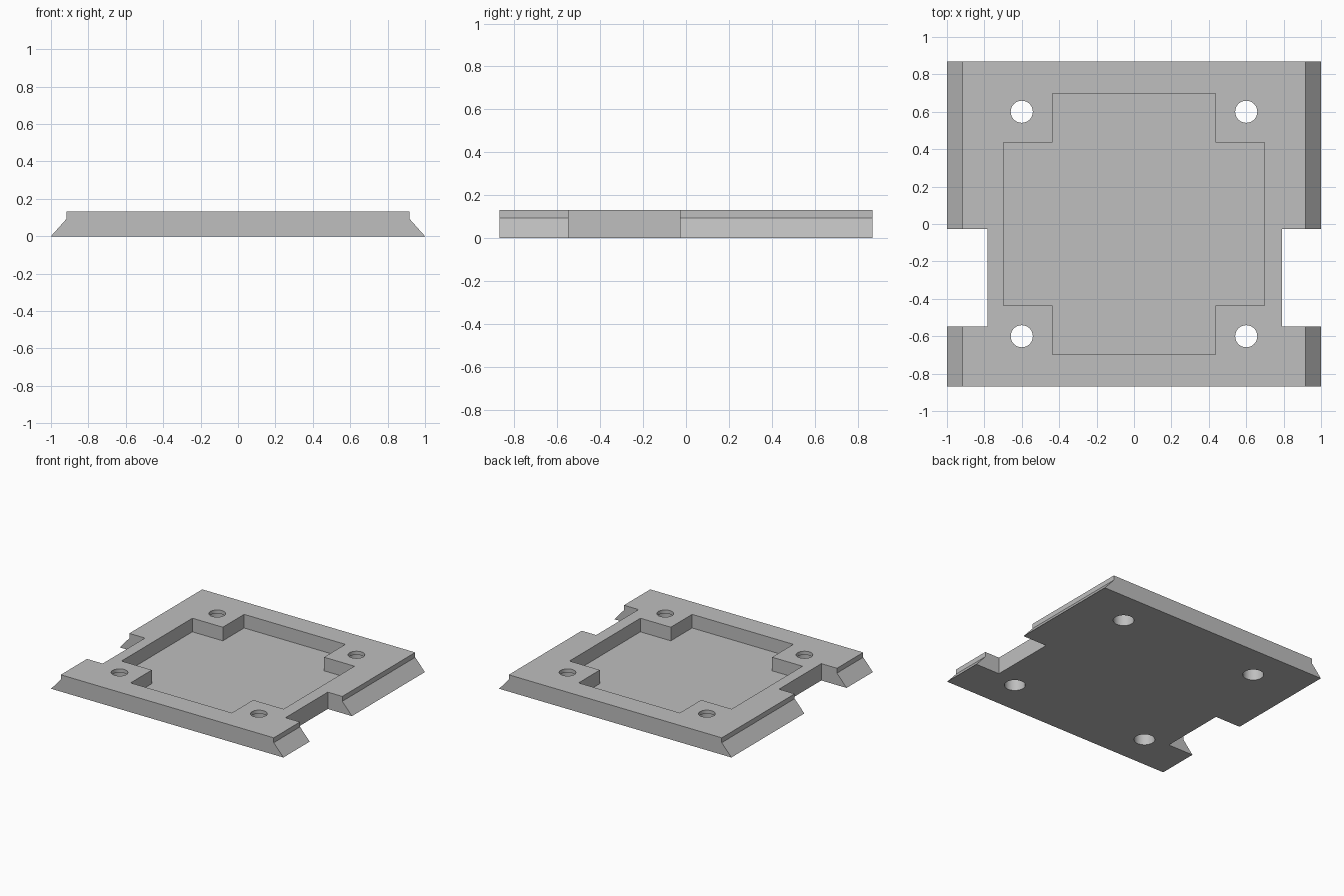
import bpy, bmesh, math
from mathutils import Matrix

if "Cube" in bpy.data.objects:
    bpy.data.objects.remove(bpy.data.objects["Cube"])

HEIGHT = 0.131
LIP_Z = 0.093      # where the sloped side meets the upright lip
FLOOR_Z = 0.025    # pocket floor
HALF_Y = 0.87

grey = bpy.data.materials.new("light grey")
grey.diffuse_color = (0.52, 0.52, 0.52, 1)
grey.use_nodes = True
grey.node_tree.nodes["Principled BSDF"].inputs["Base Color"].default_value = grey.diffuse_color


def prism(name, outline, start, end, axis="Z"):
    """Extrude a closed outline along Z, or an XZ outline along Y."""
    bm = bmesh.new()
    place = (lambda a, b, t: (a, b, t)) if axis == "Z" else (lambda a, b, t: (a, t, b))
    face = bm.faces.new([bm.verts.new(place(a, b, start)) for a, b in outline])
    new = bmesh.ops.extrude_face_region(bm, geom=[face])["geom"]
    bmesh.ops.translate(bm, vec=place(0, 0, end - start),
                        verts=[v for v in new if isinstance(v, bmesh.types.BMVert)])
    bmesh.ops.recalc_face_normals(bm, faces=bm.faces)
    mesh = bpy.data.meshes.new(name)
    bm.to_mesh(mesh)
    bm.free()
    mesh.materials.append(grey)
    ob = bpy.data.objects.new(name, mesh)
    bpy.context.collection.objects.link(ob)
    return ob


def circle(cx, cy, r, n=48):
    return [(cx + r * math.cos(2 * math.pi * i / n),
             cy + r * math.sin(2 * math.pi * i / n)) for i in range(n)]


def cut(target, cutter):
    mod = target.modifiers.new("cut", "BOOLEAN")
    mod.operation, mod.solver, mod.object = "DIFFERENCE", "EXACT", cutter
    bpy.context.view_layer.objects.active = target
    bpy.ops.object.modifier_apply(modifier=mod.name)
    bpy.data.objects.remove(cutter)


# Plate with sloped sides
half = [(1, 0), (0.917, LIP_Z), (0.917, HEIGHT)]
plate = prism("mounting_plate", half + [(-x, z) for x, z in reversed(half)],
              -HALF_Y, HALF_Y, "Y")

# Cross-shaped pocket
a, b = 0.698, 0.436
quarter = [(a, b), (b, b), (b, a)]
cross = (quarter + [(-x, y) for x, y in reversed(quarter)]
         + [(-x, -y) for x, y in quarter] + [(x, -y) for x, y in reversed(quarter)])
cut(plate, prism("pocket_cutter", cross, FLOOR_Z, HEIGHT + 0.1))

# Side notches
for inner, outer in ((-0.782, -1.1), (0.792, 1.1)):
    cut(plate, prism("notch_cutter", [(inner, -0.547), (outer, -0.547),
                                      (outer, -0.027), (inner, -0.027)], -0.1, 0.3))

# Corner screw holes, wider from below
for sx in (-1, 1):
    for sy in (-1, 1):
        cut(plate, prism("hole_cutter", circle(0.6 * sx, 0.6 * sy, 0.059), -0.1, 0.3))
        cut(plate, prism("counterbore_cutter", circle(0.6 * sx, 0.6 * sy, 0.074), -0.1, 0.103))

plate.select_set(True)
bpy.context.view_layer.objects.active = plate
bpy.ops.object.shade_smooth_by_angle(angle=math.radians(30))
